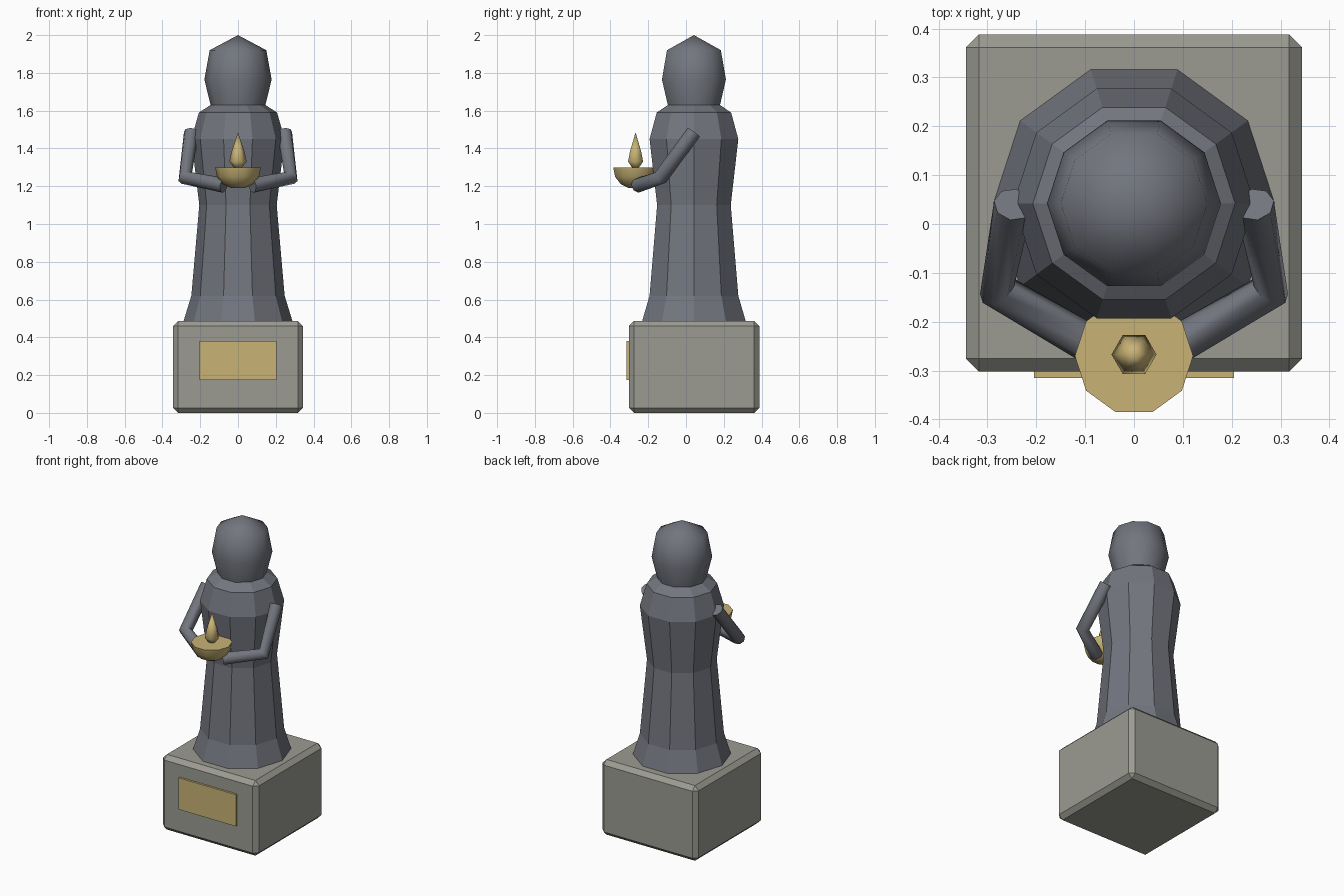
import bpy, bmesh, math

if "Cube" in bpy.data.objects:
    bpy.data.objects.remove(bpy.data.objects["Cube"])


def material(name, rgb):
    m = bpy.data.materials.new(name)
    m.diffuse_color = (*rgb, 1)
    m.use_nodes = True
    m.node_tree.nodes["Principled BSDF"].inputs["Base Color"].default_value = m.diffuse_color
    return m


STONE = material("pale stone", (0.33, 0.33, 0.29))
SLATE = material("slate grey", (0.17, 0.18, 0.21))
GOLD = material("dull gold", (0.58, 0.45, 0.18))


def finish(obj, mat, smooth=None):
    obj.data.materials.append(mat)
    if smooth:
        bpy.ops.object.select_all(action='DESELECT')
        bpy.context.view_layer.objects.active = obj
        obj.select_set(True)
        bpy.ops.object.shade_smooth_by_angle(angle=math.radians(smooth))
    return obj


def from_bmesh(name, bm, mat, smooth=None):
    bmesh.ops.recalc_face_normals(bm, faces=bm.faces)
    me = bpy.data.meshes.new(name)
    bm.to_mesh(me)
    bm.free()
    obj = bpy.data.objects.new(name, me)
    bpy.context.collection.objects.link(obj)
    return finish(obj, mat, smooth)


def box(name, lo, hi, mat, bevel=0):
    bm = bmesh.new()
    bmesh.ops.create_cube(bm, size=1)
    for v in bm.verts:
        v.co = [a + (c + 0.5) * (b - a) for a, b, c in zip(lo, hi, v.co)]
    if bevel:
        bmesh.ops.bevel(bm, geom=bm.edges[:], offset=bevel, segments=1, affect='EDGES')
    return from_bmesh(name, bm, mat)


def lathe(name, profile, sides, y, mat, smooth=None):
    """Closed turned shape from (radius, z) points; radius 0 gives a tip."""
    bm = bmesh.new()
    rings = []
    for r, z in profile:
        n = sides if r else 1
        rings.append([bm.verts.new((r * math.cos(math.tau * i / sides),
                                    y + r * math.sin(math.tau * i / sides), z))
                      for i in range(n)])
    for a, b in zip(rings, rings[1:]):
        for i in range(sides):
            j = (i + 1) % sides
            if len(b) == 1:
                bm.faces.new((a[i], a[j], b[0]))
            else:
                bm.faces.new((a[i], a[j], b[j], b[i]))
    for ring in (rings[0], rings[-1]):
        if len(ring) > 1:
            bm.faces.new(ring)
    return from_bmesh(name, bm, mat, smooth)


def tube(name, points, radius, mat):
    cu = bpy.data.curves.new(name, 'CURVE')
    cu.dimensions = '3D'
    cu.bevel_depth = radius
    cu.bevel_resolution = 2
    cu.use_fill_caps = True
    sp = cu.splines.new('POLY')
    sp.points.add(len(points) - 1)
    for p, co in zip(sp.points, points):
        p.co = (*co, 1)
    obj = bpy.data.objects.new(name, cu)
    bpy.context.collection.objects.link(obj)
    bpy.ops.object.select_all(action='DESELECT')
    bpy.context.view_layer.objects.active = obj
    obj.select_set(True)
    bpy.ops.object.convert(target='MESH')
    return finish(bpy.context.view_layer.objects.active, mat, 60)


# Plinth and its plaque
box("plinth", (-0.344, -0.302, 0), (0.344, 0.388, 0.487), STONE, 0.027)
box("plaque", (-0.205, -0.315, 0.175), (0.205, -0.295, 0.38), GOLD)

# Robed body and hooded head
lathe("robe", [(0.29, 0.48), (0.247, 0.62), (0.205, 1.10), (0.247, 1.45),
               (0.207, 1.59), (0.145, 1.63)], 10, 0.042, SLATE)
lathe("hooded_head", [(0.138, 1.60), (0.178, 1.765), (0.15, 1.92), (0, 2.0)],
      10, 0.042, SLATE, 60)

# Bent arms holding the bowl
for side, s in (("left", -1), ("right", 1)):
    tube(side + "_arm", [(s * 0.247, 0.04, 1.485), (s * 0.28, -0.135, 1.245),
                         (s * 0.075, -0.255, 1.205)], 0.04, SLATE)

# Lamp bowl and flame
lathe("lamp_bowl", [(0.035, 1.19), (0.08, 1.212), (0.111, 1.25), (0.121, 1.298)],
      10, -0.27, GOLD, 60)
lathe("flame", [(0.018, 1.295), (0.046, 1.33), (0.034, 1.385), (0, 1.485)],
      6, -0.267, GOLD, 65)
